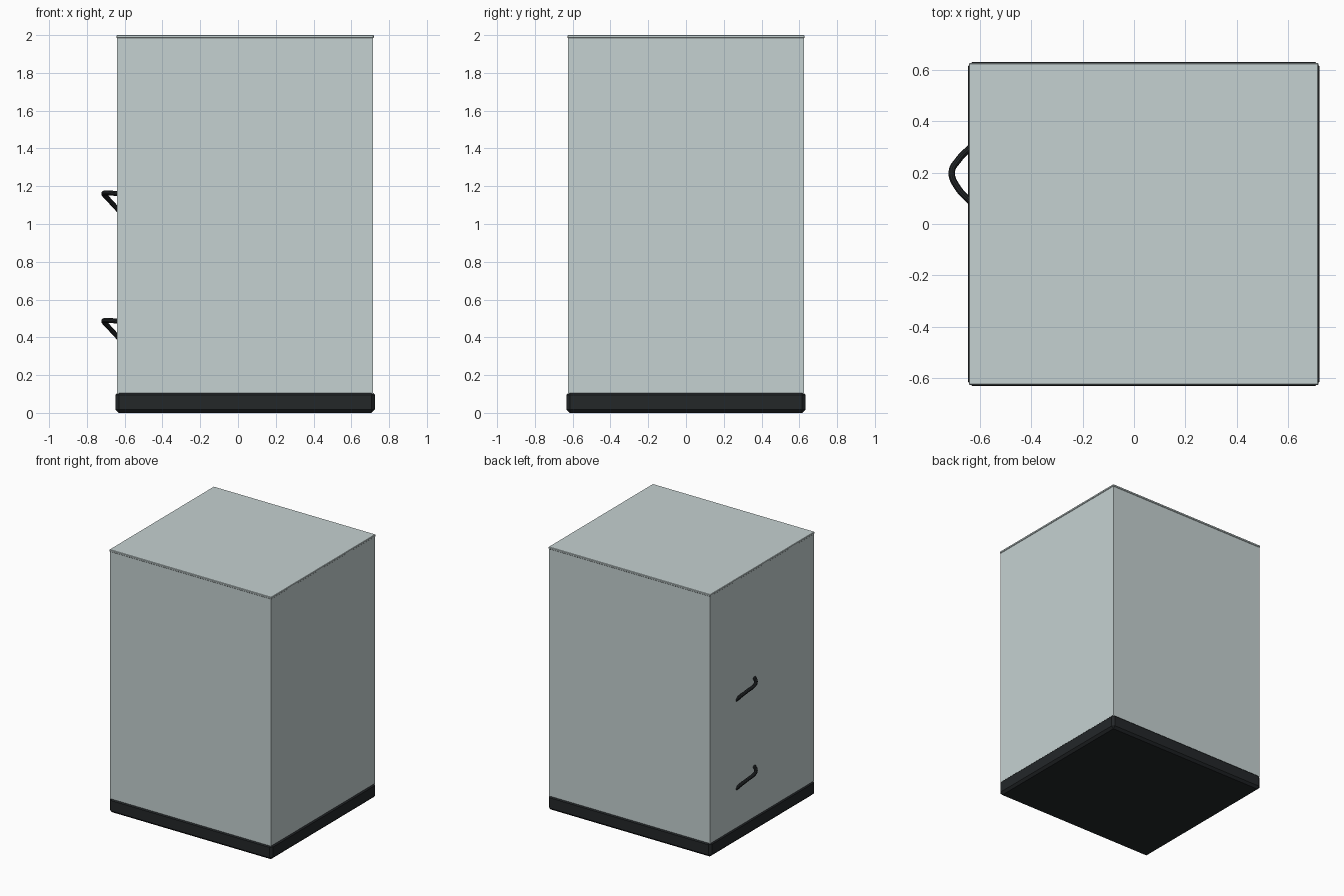
import bpy
import bmesh
from mathutils import Vector

if "Cube" in bpy.data.objects:
    bpy.data.objects.remove(bpy.data.objects["Cube"])


def material(name, colour):
    mat = bpy.data.materials.new(name)
    mat.diffuse_color = (*colour, 1.0)
    mat.use_nodes = True
    mat.node_tree.nodes["Principled BSDF"].inputs["Base Color"].default_value = mat.diffuse_color
    return mat


PALE = material("pale_grey", (0.56, 0.64, 0.64))
BLACK = material("black", (0.017, 0.02, 0.022))


def box(name, lo, hi, mat, bevel=0.0):
    lo, hi = Vector(lo), Vector(hi)
    bm = bmesh.new()
    bmesh.ops.create_cube(bm, size=1.0)
    bmesh.ops.scale(bm, vec=hi - lo, verts=bm.verts)
    bmesh.ops.translate(bm, vec=(lo + hi) / 2, verts=bm.verts)
    mesh = bpy.data.meshes.new(name)
    bm.to_mesh(mesh)
    bm.free()
    mesh.materials.append(mat)
    obj = bpy.data.objects.new(name, mesh)
    bpy.context.collection.objects.link(obj)
    if bevel:
        mod = obj.modifiers.new("chamfer", 'BEVEL')
        mod.width = bevel
        mod.segments = 1
    return obj


def handle(name, z):
    # Slanted bow: far end higher than the near end
    path = [(-0.63, 0.305, -0.095), (-0.685, 0.25, -0.035), (-0.711, 0.20, -0.005),
            (-0.69, 0.145, 0.0), (-0.63, 0.08, -0.006)]
    curve = bpy.data.curves.new(name, 'CURVE')
    curve.dimensions = '3D'
    curve.bevel_depth = 0.013
    curve.bevel_resolution = 3
    curve.resolution_u = 8
    curve.use_fill_caps = True
    spline = curve.splines.new('BEZIER')
    spline.bezier_points.add(len(path) - 1)
    for point, (x, y, dz) in zip(spline.bezier_points, path):
        point.co = (x, y, z + dz)
        point.handle_left_type = point.handle_right_type = 'AUTO'
    curve.materials.append(BLACK)
    obj = bpy.data.objects.new(name, curve)
    bpy.context.collection.objects.link(obj)
    bpy.ops.object.select_all(action='DESELECT')
    obj.select_set(True)
    bpy.context.view_layer.objects.active = obj
    bpy.ops.object.convert(target='MESH')
    bpy.ops.object.shade_smooth_by_angle()


# Chamfered plinth, cabinet body and thin overhanging lid
box("base", (-0.648, -0.632, 0.0), (0.724, 0.632, 0.113), BLACK, 0.017)
box("cabinet_body", (-0.64, -0.624, 0.10), (0.715, 0.624, 1.986), PALE)
box("lid", (-0.644, -0.628, 1.984), (0.719, 0.628, 2.0), PALE, 0.003)

# Two matching handles on the left side
handle("upper_handle", 1.165)
handle("lower_handle", 0.49)
